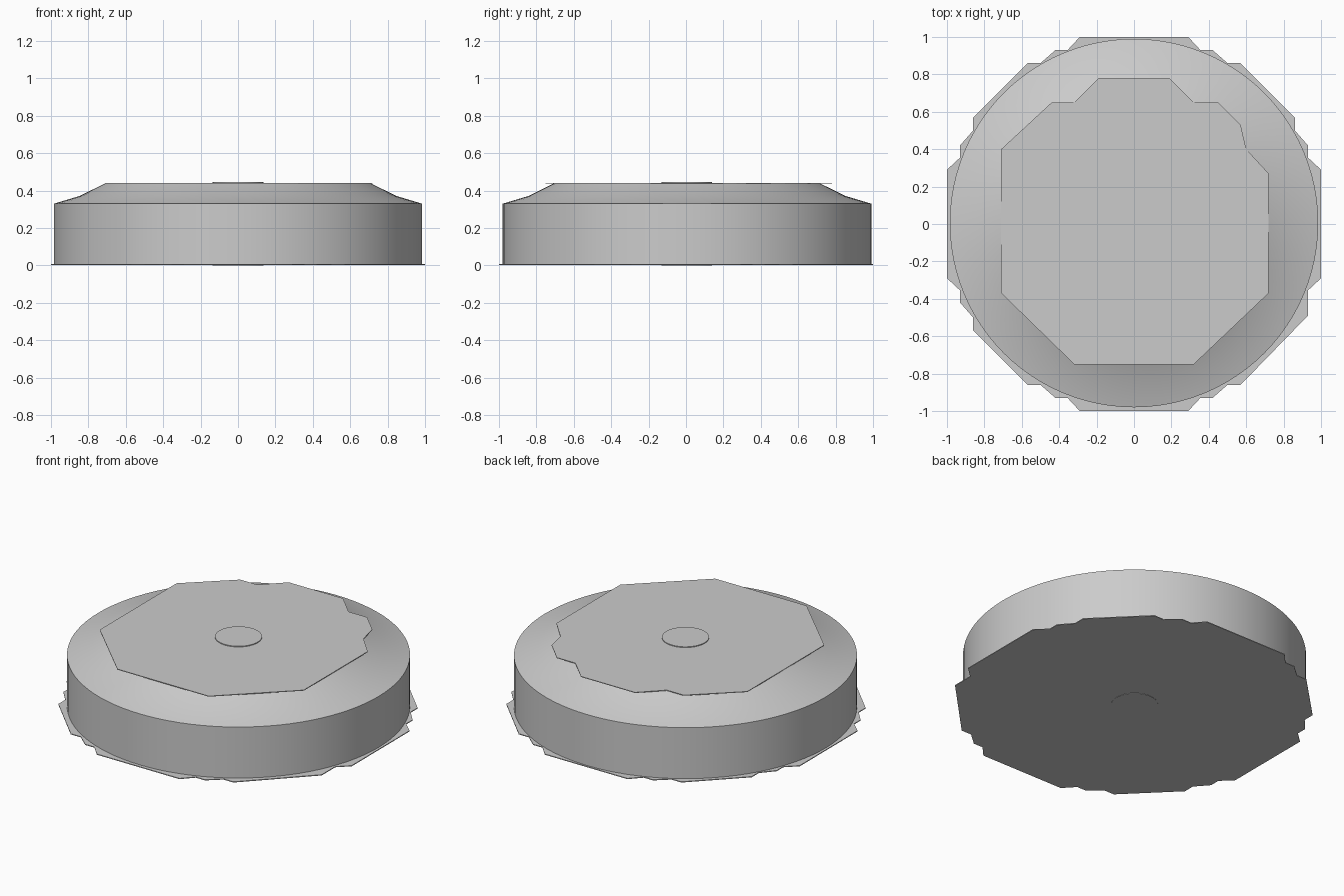
import bpy, bmesh, math

cube = bpy.data.objects.get("Cube")
if cube:
    bpy.data.objects.remove(cube, do_unlink=True)

CENTRE_Y = 0.005

grey = bpy.data.materials.new("plain grey")
grey.use_nodes = True
colour = (0.6, 0.6, 0.6, 1)
grey.diffuse_color = colour
grey.node_tree.nodes["Principled BSDF"].inputs["Base Color"].default_value = colour


def finish(name, bm, smooth=False):
    bmesh.ops.recalc_face_normals(bm, faces=bm.faces)
    mesh = bpy.data.meshes.new(name)
    bm.to_mesh(mesh)
    bm.free()
    mesh.materials.append(grey)
    obj = bpy.data.objects.new(name, mesh)
    bpy.context.collection.objects.link(obj)
    if smooth:
        bpy.ops.object.select_all(action='DESELECT')
        obj.select_set(True)
        bpy.context.view_layer.objects.active = obj
        bpy.ops.object.shade_smooth_by_angle(angle=math.radians(20))
    return obj


def turned(name, profile, sides):
    """Closed solid made of stacked rings, given as (radius, height)."""
    bm = bmesh.new()
    rings = []
    for r, z in profile:
        angles = [math.tau * i / sides for i in range(sides)]
        rings.append([bm.verts.new((r * math.cos(a), CENTRE_Y + r * math.sin(a), z)) for a in angles])
    for low, high in zip(rings, rings[1:]):
        for i in range(sides):
            j = (i + 1) % sides
            bm.faces.new((low[i], low[j], high[j], high[i]))
    bm.faces.new(rings[0][::-1])
    bm.faces.new(rings[-1])
    return finish(name, bm, True)


def plate(name, outline, bottom, top):
    """Thin flat plate with a polygon outline."""
    bm = bmesh.new()
    face = bm.faces.new([bm.verts.new((x, y, bottom)) for x, y in outline])
    extruded = bmesh.ops.extrude_face_region(bm, geom=[face])["geom"]
    moved = [v for v in extruded if isinstance(v, bmesh.types.BMVert)]
    bmesh.ops.translate(bm, verts=moved, vec=(0, 0, top - bottom))
    return finish(name, bm)


# Round drum with a sloping shoulder
turned("drum_body", [(0.985, 0.005), (0.985, 0.33), (0.845, 0.372), (0.71, 0.439)], 96)

# Central axle, just proud of both plates
turned("centre_axle", [(0.135, 0), (0.135, 0.446)], 48)

# Stepped bottom plate: one eighth mirrored round the whole rim
eighth = [(0.29, 1.0), (0.355, 0.93), (0.42, 0.93), (0.5, 0.86), (0.57, 0.86)]
quarter = eighth + [(y, x) for x, y in reversed(eighth)]
half = quarter + [(x, -y) for x, y in reversed(quarter)]
rim = half + [(-x, y) for x, y in reversed(half)]
# One corner is cut plainly, without its small steps
skipped = {(0.93, -0.42), (0.86, -0.5), (0.86, -0.57)}
rim = [(0.93, -0.49) if p == (0.93, -0.42) else p
       for p in rim if p not in skipped or p == (0.93, -0.42)]
plate("bottom_plate", rim, 0.002, 0.007)

# Irregular top plate
top_outline = [
    (-0.19, 0.78), (0.19, 0.78), (0.32, 0.65), (0.45, 0.65), (0.57, 0.53),
    (0.60, 0.40), (0.72, 0.27), (0.72, -0.37), (0.32, -0.75), (-0.32, -0.75),
    (-0.71, -0.37), (-0.71, 0.40), (-0.44, 0.65), (-0.32, 0.65),
]
plate("top_plate", top_outline, 0.437, 0.441)
